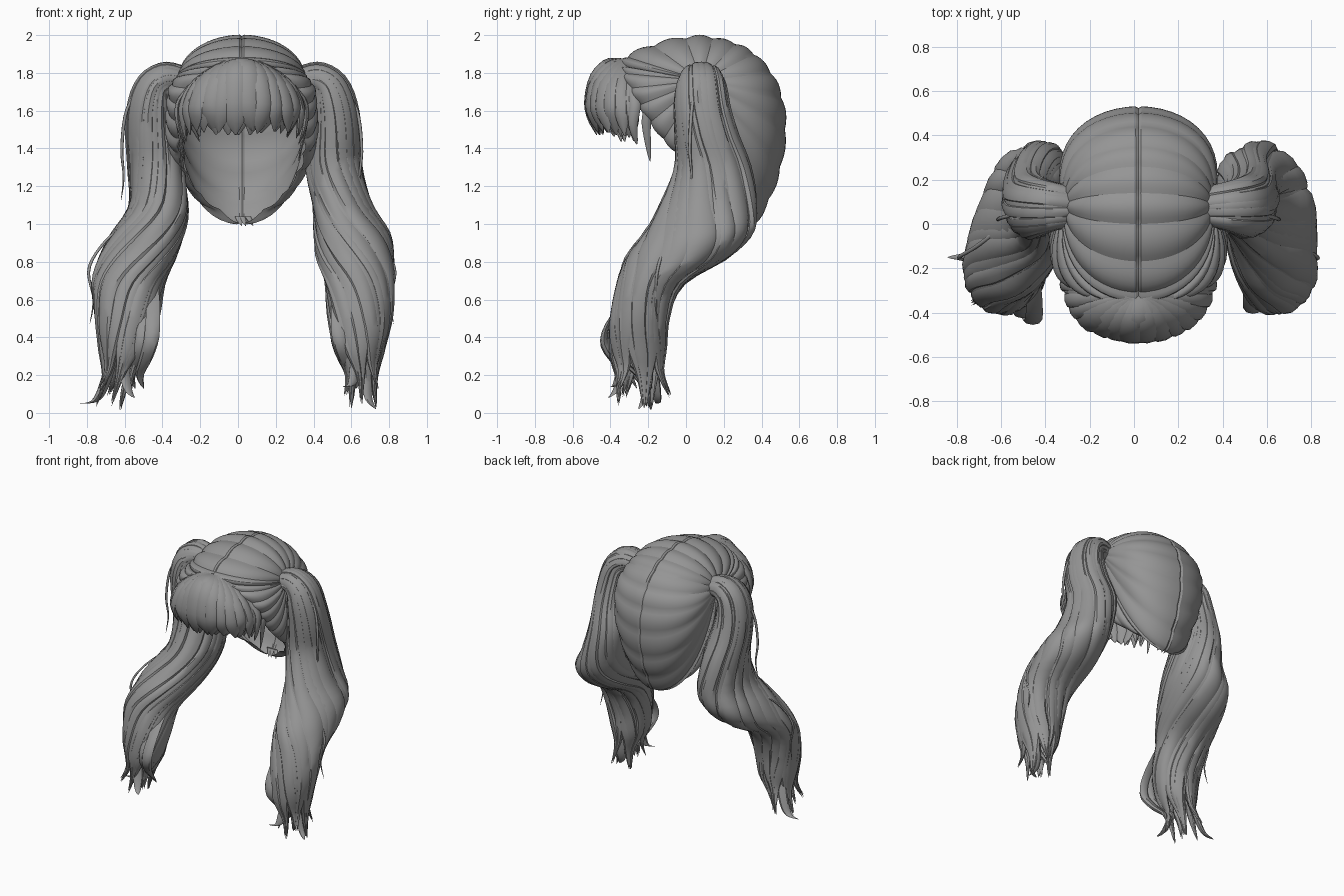
import bpy, bmesh, math, random
from mathutils import Vector as V

if "Cube" in bpy.data.objects:
    bpy.data.objects.remove(bpy.data.objects["Cube"])

random.seed(4)
CX = 0.02  # symmetry plane of the head
hair = bpy.data.materials.new("grey hair")
hair.diffuse_color = (0.3, 0.3, 0.3, 1)
hair.use_nodes = True
hair.node_tree.nodes["Principled BSDF"].inputs["Base Color"].default_value = hair.diffuse_color


def spline(pts, t):
    """Catmull-Rom through equal-length tuples, t in 0..1."""
    n = len(pts) - 1
    i = min(int(t * n), n - 1)
    f = t * n - i
    p = [pts[max(0, min(n, i + k))] for k in (-1, 0, 1, 2)]
    return [0.5 * (2 * b + (c - a) * f + (2 * a - 5 * b + 4 * c - d) * f * f
                   + (3 * b - a - 3 * c + d) * f ** 3) for a, b, c, d in zip(*p)]


def clamp(x):
    return max(0.0, min(1.0, x))


def grid(bm, rows, closed):
    """Skin a list of point rows with quads."""
    vs = [[bm.verts.new(p) for p in r] for r in rows]
    n = len(vs[0])
    for a, b in zip(vs, vs[1:]):
        for j in range(n if closed else n - 1):
            k = (j + 1) % n
            bm.faces.new((a[j], a[k], b[k], b[j]))
    return vs


def finish(bm, name, angle):
    bmesh.ops.remove_doubles(bm, verts=bm.verts, dist=0.0004)
    bmesh.ops.recalc_face_normals(bm, faces=bm.faces)
    me = bpy.data.meshes.new(name)
    bm.to_mesh(me)
    bm.free()
    me.materials.append(hair)
    ob = bpy.data.objects.new(name, me)
    bpy.context.collection.objects.link(ob)
    bpy.ops.object.select_all(action='DESELECT')
    ob.select_set(True)
    bpy.context.view_layer.objects.active = ob
    bpy.ops.object.shade_smooth_by_angle(angle=math.radians(angle))


def lock(bm, centre, wide, out, width, thick):
    """One flattened tapering lock; arguments are lists along its length."""
    rows = []
    for c, w, o, a, b in zip(centre, wide, out, width, thick):
        rows.append([c + w * a * math.cos(q) + o * b * math.sin(q)
                     for q in (k * math.pi / 4 for k in range(8))])
    vs = grid(bm, rows, True)
    bm.faces.new(vs[0])
    bm.faces.new(vs[-1])


def free_lock(bm, path, wide, out, width, thick, start=.1):
    """A lock along a spline, pointed at the end and slim at the start."""
    M = 18
    c = [V(spline(path, i / (M - 1))) for i in range(M)]
    f = [math.sin(math.pi * (start + (.995 - start) * i / (M - 1))) ** .8 for i in range(M)]
    lock(bm, c, [V(wide)] * M, [V(out)] * M, [width * q for q in f], [thick * q for q in f])


# ---- scalp: gores combed from each tie to the parting and the hairline
EDGE = [(0, -.35, 1.84), (0, -.31, 1.885), (0, -.17, 1.945), (0, 0, 1.984), (0, .14, 1.984),
        (0, .26, 1.955), (0, .36, 1.9), (0, .45, 1.8), (0, .507, 1.67), (0, .527, 1.5),
        (0, .5, 1.3), (0, .44, 1.13), (0, .36, 1.0), (.12, .31, 1.07),
        (.22, .22, 1.15), (.3, .09, 1.27), (.33, -.04, 1.37), (.33, -.12, 1.45),
        (.32, -.19, 1.54), (.3, -.25, 1.63), (.25, -.3, 1.72), (.13, -.34, 1.8), (0, -.35, 1.84)]
TIE = V((.335, .08, 1.76))
MID = V((0, .08, 1.5))


def scalp_point(e, s, ridge):
    phi = s * math.pi / 2
    bulge = .062 * clamp((1.98 - e[2]) / .3) - .03 * clamp((1.35 - e[2]) / .25)
    sn = math.sin(phi)
    p = V((e[0] + (TIE.x - e[0]) * math.cos(phi) + bulge * math.sin(2 * phi),
           TIE.y + (e[1] - TIE.y) * sn, TIE.z + (e[2] - TIE.z) * sn))
    p += (p - MID).normalized() * ridge * sn ** .7
    p.x = max(p.x, 0)
    return p


bm = bmesh.new()
for side in (-1, 1):
    for g in range(len(EDGE) - 1):
        rows = []
        high = .017 if g < 4 or g > 14 else .011
        for j in range(7):
            f = j / 6
            e = spline(EDGE, (g + f) / (len(EDGE) - 1))
            e[0] = max(e[0], 0)
            ridge = high * math.sin(math.pi * f) - .003
            steps = [i / 14 for i in range(14)] + [.98, 1]
            rows.append([scalp_point(e, s, ridge - (.008 if s == 1 else 0)) for s in steps])
        rows = [[V((CX + side * p.x, p.y, p.z)) for p in r] for r in rows]
        grid(bm, rows, False)
finish(bm, "scalp", 28)

# ---- little points at the nape
bm = bmesh.new()
for x, dx in ((-.02, .02), (.0, .02), (.03, .03)):
    c = [V((CX + x + dx * t, .375 - .035 * t, 1.04 - .05 * t)) for t in (0, .5, 1)]
    lock(bm, c, [V((1, 0, 0))] * 3, [V((0, 1, 0))] * 3, (.018, .014, .001), (.005, .005, .001))
finish(bm, "nape_points", 35)

# ---- fringe: locks fanned out from the front of the parting
bm = bmesh.new()
for layer, N in ((0, 14), (1, 13)):
    for k in range(N):
        a = math.radians(-92 + 184 * (k + .5 * layer) / 13)
        sa, ca = math.sin(a), math.cos(a)
        r = 1 - .07 * layer + random.uniform(-.015, .015)
        side = clamp((abs(sa) - .8) / .2)
        drop = random.uniform(-.005, .02) - .08 * side * random.random()
        size = random.uniform(.85, 1.15) * (1 - .35 * side)
        sway = random.uniform(-.03, .03)
        path = [(CX + .06 * sa, -.31 - .02 * ca, 1.875),
                (CX + .18 * sa * r, -.305 - .115 * ca * r, 1.87 - .06 * abs(sa)),
                (CX + .275 * sa * r, -.3 - .19 * ca * r, 1.79 - .07 * abs(sa)),
                (CX + .32 * sa * r, -.295 - .225 * ca * r, 1.65 - .03 * abs(sa)),
                (CX + .31 * sa * r + sway * .4, -.29 - .215 * ca * r, 1.55 + drop * .5),
                (CX + .285 * sa * r + sway, -.285 - .19 * ca * r, 1.475 + drop)]
        M = 14
        c = [V(spline(path, i / (M - 1))) for i in range(M)]
        wd, out = V((ca, sa, 0)), V((sa, -ca, .2)).normalized()
        prof = [(.25, .5), (.7, .8), (1, 1), (1, 1), (.85, .85), (.08, .1)]
        wt = [spline(prof, i / (M - 1)) for i in range(M)]
        lock(bm, c, [wd] * M, [out] * M, [.055 * size * w[0] for w in wt], [.022 * w[1] for w in wt])
# thin locks hanging at the temples
for s in (-1, 1):
    for y, z in ((-.26, 1.42), (-.19, 1.33)):
        path = [(CX + s * .27, -.29, 1.74), (CX + s * .335, y - .01, 1.64),
                (CX + s * .335, y - .02, 1.52), (CX + s * .3, y, z)]
        free_lock(bm, path, (0, 1, 0), (1, 0, 0), .03, .015, .2)
finish(bm, "fringe", 40)

# ---- pigtails: (right x, left x, y, z, half width, half depth, tilt of the section)
LEVELS = [(.33, .29, .08, 1.76, .07, .085, 95), (.41, .37, .08, 1.775, .075, .1, 75),
          (.48, .44, .08, 1.73, .085, .12, 35), (.51, .465, .085, 1.62, .105, .135, 5),
          (.515, .46, .11, 1.48, .12, .155, 0), (.505, .435, .145, 1.3, .135, .19, 0),
          (.55, .42, .12, 1.1, .15, .245, 0), (.6, .475, .06, .95, .19, .28, 0),
          (.62, .53, -.05, .82, .195, .265, 0), (.64, .58, -.19, .68, .175, .165, 0),
          (.645, .585, -.25, .5, .155, .145, 0), (.64, .6, -.26, .32, .115, .14, 0),
          (.655, .635, -.25, .18, .075, .12, 0), (.66, .685, -.25, .01, .07, .105, 0)]


def bundle(side, t, a, scale):
    """Point, sideways and outward directions on the pigtail surface."""
    xr, xl, y, z, ru, rv, tilt = spline(LEVELS, t)
    q = math.radians(tilt)
    u = V((side * math.cos(q), 0, math.sin(q)))
    v = V((0, 1, 0))
    c = V((xr if side > 0 else -xl, y, z))
    p = c + (u * ru * math.cos(a) + v * rv * math.sin(a)) * scale
    w = (v * rv * math.cos(a) - u * ru * math.sin(a))
    o = (u * rv * math.cos(a) + v * ru * math.sin(a)).normalized()
    return p, w.normalized(), o, w.length


# curled locks on the inner front, and flicked tips, per side
CURL = [(.5, -.1, .82), (.49, -.27, .66), (.49, -.4, .5), (.5, -.435, .38), (.53, -.38, .28),
        (.56, -.3, .2), (.54, -.26, .13)]
TIPS = {-1: [[(-.64, -.22, .4), (-.69, -.17, .2), (-.75, -.15, .07), (-.84, -.15, .05)],
             [(-.6, -.3, .4), (-.6, -.33, .22), (-.58, -.37, .12), (-.55, -.41, .08)]],
        1: [[(.64, -.3, .4), (.62, -.34, .24), (.6, -.37, .15), (.54, -.4, .14)],
            [(.68, -.22, .4), (.69, -.2, .2), (.69, -.22, .08), (.73, -.25, .02)]]}
ENDS = (1, .97, .985, .955, .99, .965)  # how far each clump of locks reaches
for side, name in ((1, "right_pigtail"), (-1, "left_pigtail")):
    bm = bmesh.new()
    N = 24
    for k in range(N):
        a0 = 2 * math.pi * k / N + random.uniform(-.06, .06)
        clump = k // 4
        mid = 2 * math.pi * (clump * 4 + 1.5) / N
        end = ENDS[clump] - random.uniform(0, .015)
        depth = random.uniform(.84, .97)
        fat = random.uniform(.75, 1.35)
        M = 44
        cols = [[] for _ in range(5)]
        for i in range(M):
            s = i / (M - 1)
            t = s * end
            gather = clamp((s - .82) / .17)
            turn = clamp((t - .3) / .6)
            twist = .3 * t + 1.8 * turn * turn * (3 - 2 * turn)
            a = a0 + (mid - a0) * .8 * gather + twist + .1 * math.sin(7 * t + clump)
            flick = clamp((s - .92) / .08) ** 2 * (.6 if clump % 2 else .15)
            p, w, o, span = bundle(side, t, a, depth + flick)
            taper = min(1, (1 - s) / .14) ** .8 + .01
            cols[0].append(p)
            cols[1].append(w)
            cols[2].append(o)
            cols[3].append((span * 2 * math.pi / N * .85 * fat + .006) * taper)
            cols[4].append((.012 + .016 * min(1, t * 5)) * taper)
        lock(bm, *cols)
    for dx, dy in ((0, 0), (.045, .03)):
        path = [((x + dx) * side + .04, y + dy + (.05 if side > 0 else 0), z) for x, y, z in CURL]
        free_lock(bm, path, (1, 0, 0), (0, .8, .6), .04, .025)
    for path in TIPS[side]:
        free_lock(bm, path, (.8, .6, 0), (-.6, .8, .2), .035, .02, .3)
    finish(bm, name, 40)

# ---- loose thin strands beside the pigtails
LOOSE = [[(.55, .05, 1.74), (.63, .03, 1.6), (.655, .02, 1.4), (.645, .03, 1.25), (.66, .02, 1.12)],
         [(.62, .0, 1.02), (.75, -.1, .9), (.83, -.15, .76), (.805, -.16, .6), (.825, -.15, .47)]]
bm = bmesh.new()
for side in (1, -1):
    for path in LOOSE:
        path = [(x if side > 0 else -x + .04, y, z) for x, y, z in path]
        free_lock(bm, path, (1, 0, 0), (0, 1, 0), .009, .009, .3)
finish(bm, "loose_strands", 50)
